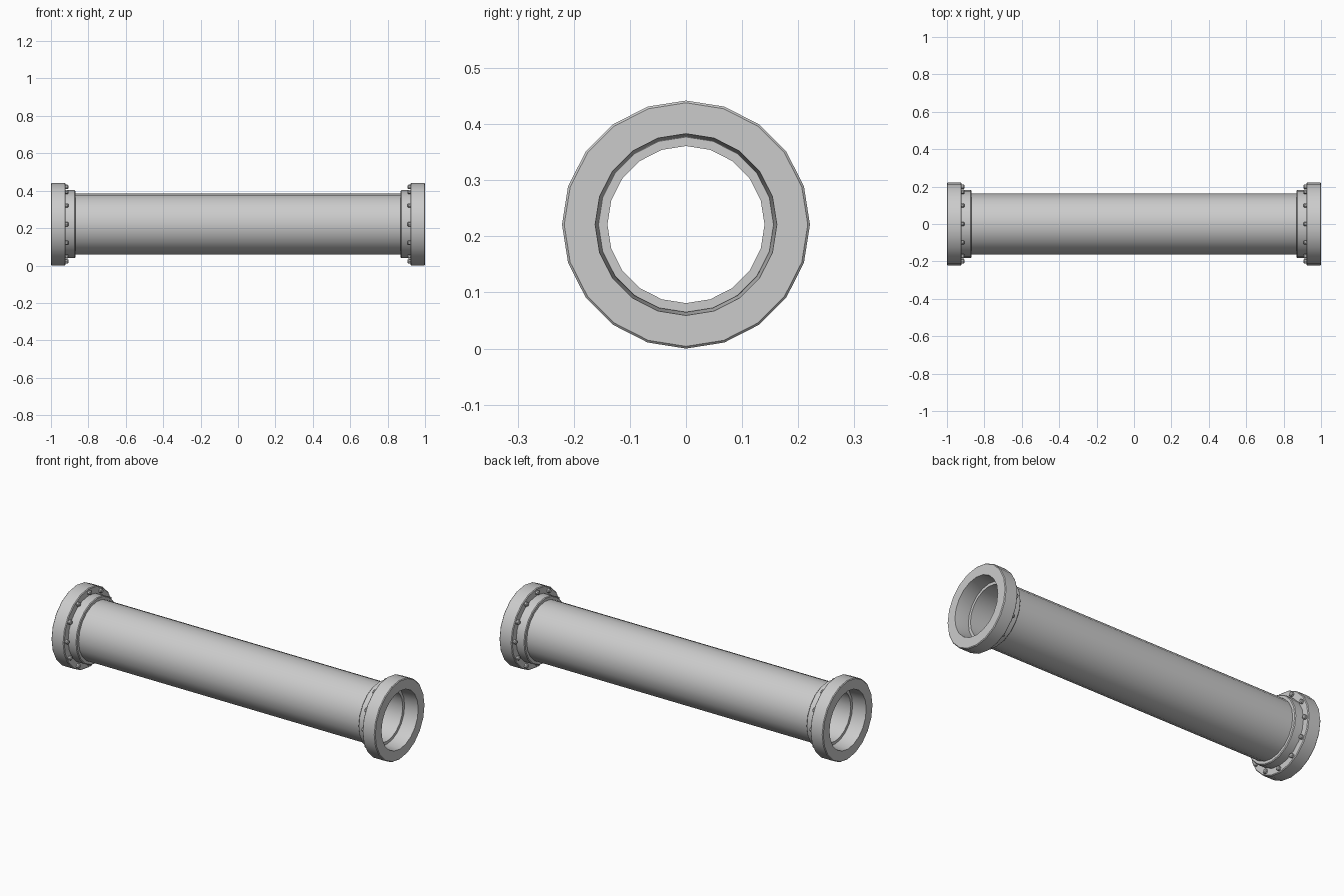
import bpy, bmesh
from math import cos, sin, pi, radians

if "Cube" in bpy.data.objects:
    bpy.data.objects.remove(bpy.data.objects["Cube"])

SIDES = 20
CZ = 0.221


def finish(name, bm, angle=35):
    bmesh.ops.recalc_face_normals(bm, faces=bm.faces[:])
    me = bpy.data.meshes.new(name)
    bm.to_mesh(me)
    bm.free()
    ob = bpy.data.objects.new(name, me)
    bpy.context.collection.objects.link(ob)
    bpy.ops.object.select_all(action='DESELECT')
    ob.select_set(True)
    bpy.context.view_layer.objects.active = ob
    bpy.ops.object.shade_smooth_by_angle(angle=radians(angle))
    return ob


def revolve(name, profile):
    """Spin a closed (x, radius) profile around the pipe axis."""
    bm = bmesh.new()
    rings = []
    for i in range(SIDES):
        a = 2 * pi * i / SIDES
        rings.append([bm.verts.new((x, r * cos(a), CZ + r * sin(a))) for x, r in profile])
    n = len(profile)
    for i in range(SIDES):
        p, q = rings[i], rings[(i + 1) % SIDES]
        for j in range(n):
            k = (j + 1) % n
            bm.faces.new((p[j], p[k], q[k], q[j]))
    return finish(name, bm)


def bolts(name, s, count=12, ring=0.199, r=0.012):
    """Ring of domed bolt heads on the inner face of a flange."""
    bm = bmesh.new()
    for i in range(count):
        a = 2 * pi * i / count
        cy, cz = ring * cos(a), CZ + ring * sin(a)
        loops = []
        for x, rad in ((0.925, r), (0.911, r), (0.907, r * 0.7)):
            loops.append([bm.verts.new((s * x, cy + rad * cos(a + t * pi / 4),
                                        cz + rad * sin(a + t * pi / 4))) for t in range(8)])
        for lo, hi in zip(loops, loops[1:]):
            for t in range(8):
                u = (t + 1) % 8
                bm.faces.new((lo[t], lo[u], hi[u], hi[t]))
        bm.faces.new(loops[0])
        bm.faces.new(loops[-1])
    return finish(name, bm)


# Hollow main tube
revolve("pipe", [(-0.92, 0.14), (0.92, 0.14), (0.92, 0.163), (-0.92, 0.163)])

# Flange with stepped collar and tapered socket, one per end
flange = [(1.0, 0.162), (1.0, 0.217), (0.996, 0.221), (0.926, 0.221), (0.922, 0.217),
          (0.922, 0.182), (0.874, 0.182), (0.87, 0.178), (0.87, 0.161), (0.92, 0.156)]
for side, s in (("left", -1), ("right", 1)):
    revolve(side + "_flange", [(s * x, r) for x, r in flange])
    bolts(side + "_bolts", s)
